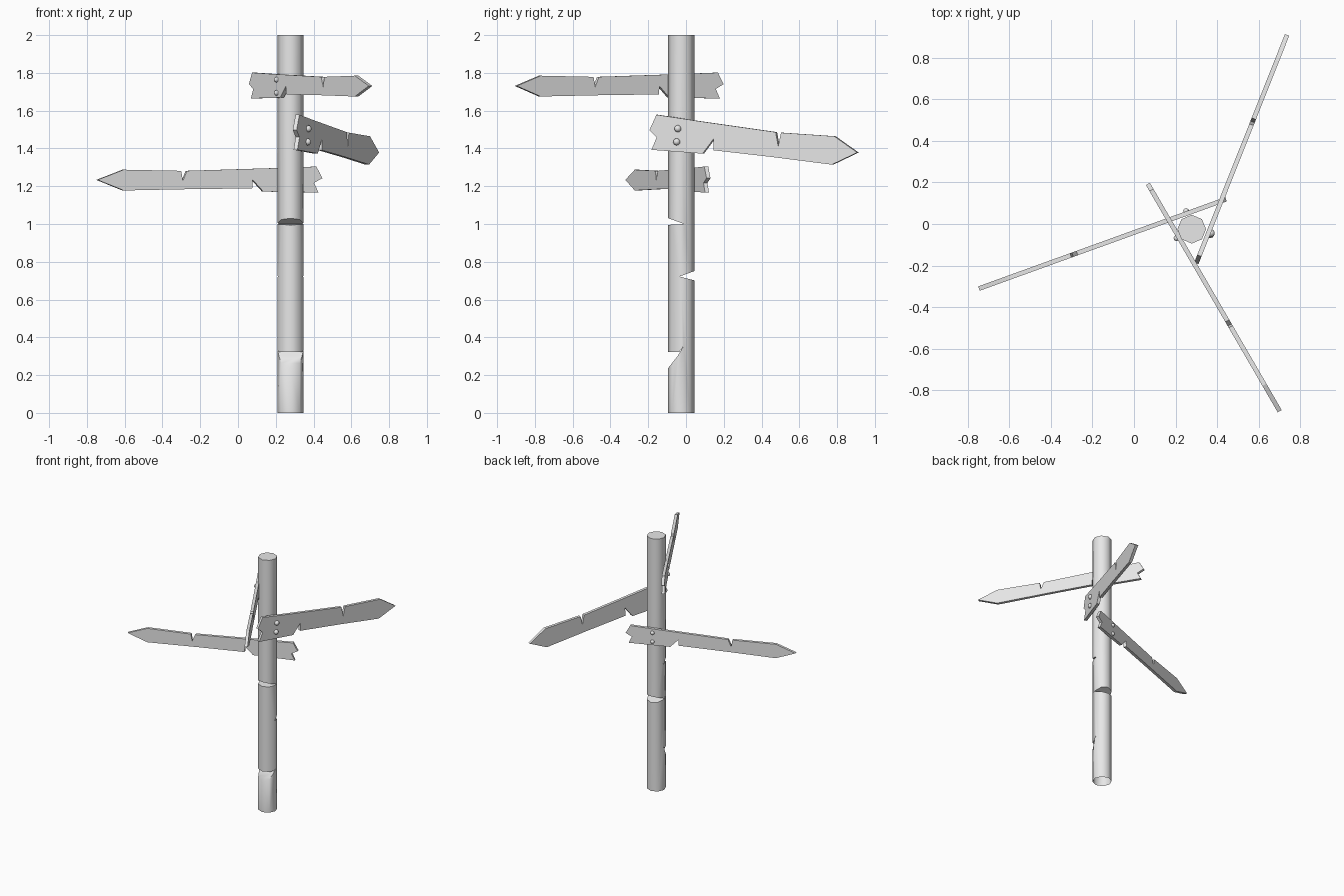
import bpy, bmesh, math
from mathutils import Matrix, Vector

if "Cube" in bpy.data.objects:
    bpy.data.objects.remove(bpy.data.objects["Cube"])

grey = bpy.data.materials.new("weathered_grey")
grey.diffuse_color = (0.8, 0.8, 0.8, 1)
grey.use_nodes = True
grey.node_tree.nodes["Principled BSDF"].inputs["Base Color"].default_value = grey.diffuse_color


def link(name, bm):
    bmesh.ops.recalc_face_normals(bm, faces=bm.faces)
    me = bpy.data.meshes.new(name)
    bm.to_mesh(me)
    bm.free()
    me.materials.append(grey)
    ob = bpy.data.objects.new(name, me)
    bpy.context.collection.objects.link(ob)
    return ob


def prism(name, pts, along):
    """Extrude a closed outline of 3D points by a vector."""
    bm = bmesh.new()
    face = bm.faces.new([bm.verts.new(p) for p in pts])
    new = bmesh.ops.extrude_face_region(bm, geom=[face])["geom"]
    bmesh.ops.translate(bm, vec=along, verts=[v for v in new if isinstance(v, bmesh.types.BMVert)])
    return link(name, bm)


# Eight-sided post
PX, PY, R = 0.278, -0.025, 0.069
ring = [(PX + R * math.cos(i * math.pi / 4), PY + R * math.sin(i * math.pi / 4), 0) for i in range(8)]
post = prism("post", ring, (0, 0, 2))

# Chipped notches cut across the post, outlines in (y, z)
notches = [
    [(-0.12, 0.20), (-0.094, 0.238), (-0.045, 0.30), (-0.012, 0.355), (-0.035, 0.323), (-0.12, 0.323)],
    [(0.07, 0.76), (-0.035, 0.722), (0.07, 0.695)],
    [(-0.12, 1.04), (-0.01, 1.0), (-0.12, 0.994)],
]
cutters = []
for outline in notches:
    cut = prism("notch_cutter", [(PX - 0.2, y, z) for y, z in outline], (0.4, 0, 0))
    cut.hide_render = True
    mod = post.modifiers.new("notch", 'BOOLEAN')
    mod.operation, mod.solver, mod.object = 'DIFFERENCE', 'EXACT', cut
    cutters.append(cut)
bpy.context.view_layer.update()
carved = bpy.data.meshes.new_from_object(post.evaluated_get(bpy.context.evaluated_depsgraph_get()))
post.modifiers.clear()
post.data = carved
for cut in cutters:
    bpy.data.objects.remove(cut)

# The post is open underneath
bm = bmesh.new()
bm.from_mesh(carved)
bmesh.ops.delete(bm, geom=[f for f in bm.faces if f.calc_center_median().z < 0.001], context='FACES')
bm.to_mesh(carved)
bm.free()
bpy.context.view_layer.objects.active = post
post.select_set(True)
bpy.ops.object.shade_smooth_by_angle(angle=math.radians(50))

# Pointed board outline: split end, cracks in both edges, arrow tip
OUTLINE = [
    (0.034, 0.0685), (0.247, 0.061), (0.762, 0.046), (0.785, -0.0075), (0.795, 0.046),
    (1.118, 0.052), (1.265, -0.002), (1.118, -0.058), (0.748, -0.051), (0.395, -0.047),
    (0.392, -0.002), (0.332, -0.064), (0.022, -0.0685), (0.047, -0.018), (0.0, 0.007),
]
T = 0.022

# name, start point, heading, tilt, length scale, height scale, nail position, nail radius
BOARDS = [
    ("top_board", (0.067, 0.193, 1.733), (0.635, -1.095), 0.0, 1.0, 1.0, 0.295, 0.015),
    ("middle_board", (0.30, -0.19, 1.488), (0.435, 1.095), 0.09, 0.94, 1.37, 0.16, 0.019),
    ("lower_board", (0.443, 0.119, 1.2355), (-1.19, -0.43), 0.0, 1.0, 1.0, 0.2, 0.015),
]
for name, start, head, tilt, sx, sz, nail_x, nail_r in BOARDS:
    frame = (Matrix.Translation(start) @ Matrix.Rotation(math.atan2(head[1], head[0]), 4, 'Z')
             @ Matrix.Rotation(tilt, 4, 'Y'))
    board = prism(name, [(x * sx, -T / 2, z * sz) for x, z in OUTLINE], (0, T, 0))
    board.matrix_world = frame
    # Two domed nails on the outer side, in line with the post
    for z in (0.031, -0.039):
        bm = bmesh.new()
        bmesh.ops.create_uvsphere(bm, u_segments=10, v_segments=6, radius=nail_r)
        nail = link(name + "_nail", bm)
        nail.data.shade_smooth()
        nail.matrix_world = frame @ Matrix.Translation((nail_x, -T / 2, z)) @ Matrix.Rotation(math.pi / 2, 4, 'X')
